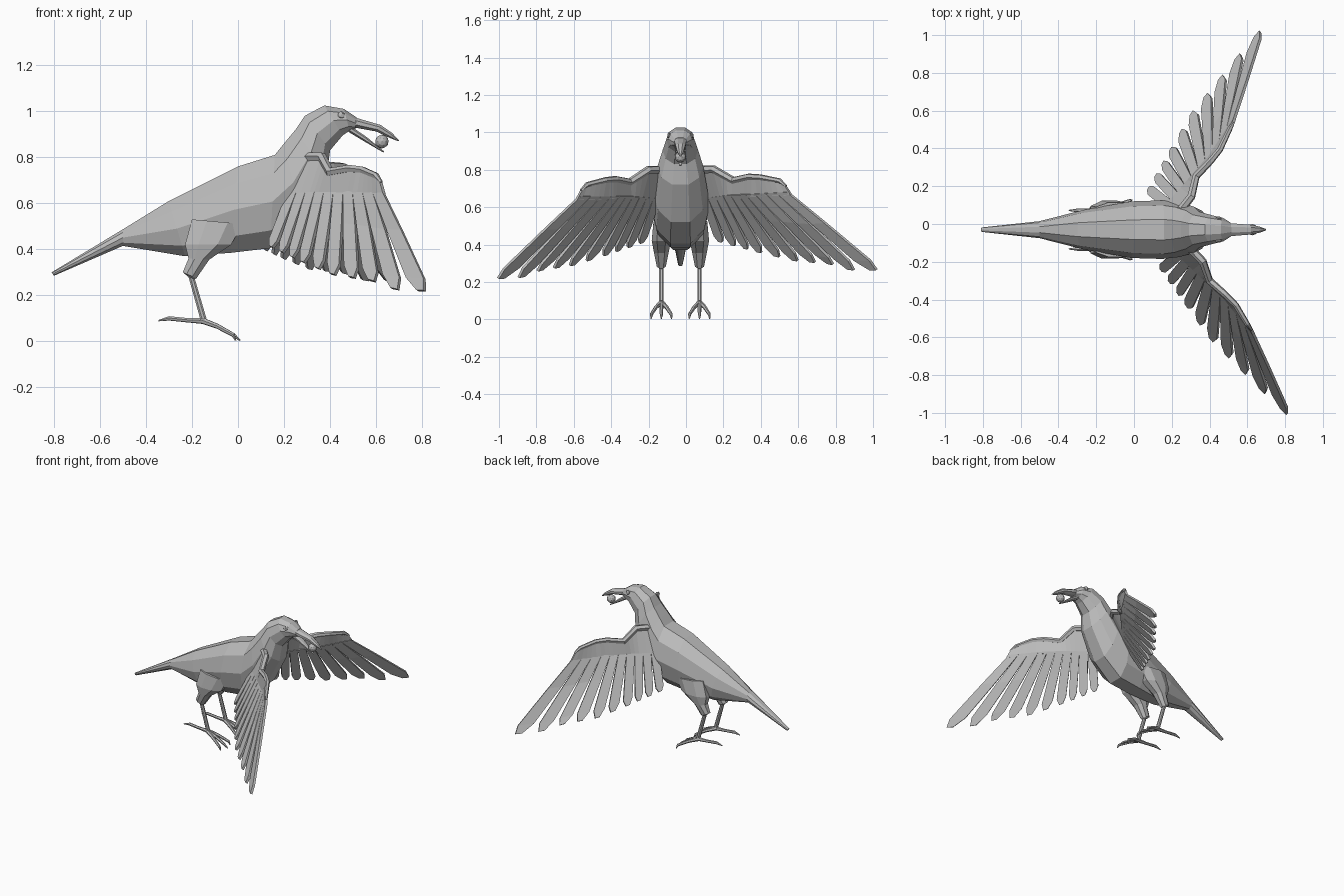
import bpy, bmesh, math
from mathutils import Vector, Matrix

if "Cube" in bpy.data.objects:
    bpy.data.objects.remove(bpy.data.objects["Cube"])

CY = -0.03  # body centre line
grey = bpy.data.materials.new("feather grey")
grey.diffuse_color = (0.5, 0.5, 0.5, 1)
grey.use_nodes = True
grey.node_tree.nodes["Principled BSDF"].inputs["Base Color"].default_value = grey.diffuse_color


def finish(bm, name):
    bmesh.ops.recalc_face_normals(bm, faces=bm.faces)
    me = bpy.data.meshes.new(name)
    bm.to_mesh(me)
    bm.free()
    me.materials.append(grey)
    ob = bpy.data.objects.new(name, me)
    bpy.context.collection.objects.link(ob)
    return ob


def skin(bm, rings):
    """Joins rings of points into a closed skin."""
    vs = [[bm.verts.new(p) for p in r] for r in rings]
    n = len(vs[0])
    for a, b in zip(vs, vs[1:]):
        for k in range(n):
            bm.faces.new((a[k], a[(k + 1) % n], b[(k + 1) % n], b[k]))
    bm.faces.new(vs[0])
    bm.faces.new(vs[-1])


def loft(name, stations, y=CY, n=10):
    """Stations: top x, top z, bottom x, bottom z, half width."""
    rings = []
    for tx, tz, bx, bz, w in stations:
        t, b = Vector((tx, y, tz)), Vector((bx, y, bz))
        ring = []
        for k in range(n):
            a = 2 * math.pi * (k + 0.5) / n
            s = math.sin(a)
            ring.append((t + b) / 2 + (t - b) / 2 * math.cos(a) / math.cos(math.pi / n)
                        + Vector((0, w * math.copysign(abs(s) ** 0.9, s), 0)))
        rings.append(ring)
    bm = bmesh.new()
    skin(bm, rings)
    return finish(bm, name)


def tube(bm, pts, radii, n=6):
    pts = [Vector(p) for p in pts]
    rings = []
    for i, p in enumerate(pts):
        d = (pts[min(i + 1, len(pts) - 1)] - pts[max(i - 1, 0)]).normalized()
        u = d.cross(Vector((0.1, 0.2, 1))).normalized()
        v = d.cross(u)
        rings.append([p + radii[i] * (u * math.cos(2 * math.pi * k / n) + v * math.sin(2 * math.pi * k / n))
                      for k in range(n)])
    skin(bm, rings)


def ball(name, loc, r, sub=2, squash=1):
    bm = bmesh.new()
    bmesh.ops.create_icosphere(bm, subdivisions=sub, radius=r)
    bmesh.ops.transform(bm, matrix=Matrix.Translation(loc) @ Matrix.Diagonal((1, squash, 1, 1)), verts=bm.verts)
    return finish(bm, name)


# Body, neck, head and tail in one skin
loft("body", [
    (-0.81, 0.30, -0.80, 0.285, 0.012), (-0.50, 0.487, -0.50, 0.415, 0.045),
    (-0.30, 0.61, -0.23, 0.37, 0.105), (0.0, 0.76, -0.03, 0.385, 0.15),
    (0.16, 0.81, 0.14, 0.405, 0.155), (0.20, 0.86, 0.28, 0.52, 0.145),
    (0.25, 0.92, 0.385, 0.72, 0.122), (0.29, 0.98, 0.40, 0.83, 0.095),
    (0.375, 1.025, 0.455, 0.895, 0.076), (0.46, 1.01, 0.485, 0.915, 0.062),
    (0.515, 0.973, 0.51, 0.922, 0.036)])

# Beak, held ball and eyes
loft("upper_beak", [(0.49, 0.978, 0.50, 0.93, 0.038), (0.62, 0.94, 0.60, 0.912, 0.028),
                    (0.67, 0.905, 0.65, 0.888, 0.018), (0.70, 0.872, 0.694, 0.870, 0.004)], n=8)
loft("lower_beak", [(0.49, 0.935, 0.48, 0.91, 0.03), (0.56, 0.887, 0.55, 0.868, 0.021),
                    (0.635, 0.825, 0.632, 0.82, 0.006)], n=8)
ball("held_ball", (0.625, CY, 0.868), 0.03)
for s, side in ((-1, "near"), (1, "far")):
    ball(side + "_eye", (0.448, CY + s * 0.06, 0.983), 0.018, 1, 0.6)

# Legs and feet
for s, side in ((-1, "near"), (1, "far")):
    y = CY + s * 0.102
    loft(side + "_leg", [
        (0.02, 0.51, -0.20, 0.53, 0.045), (-0.03, 0.42, -0.23, 0.42, 0.055),
        (-0.125, 0.355, -0.215, 0.36, 0.042), (-0.18, 0.275, -0.24, 0.30, 0.026),
        (-0.187, 0.27, -0.215, 0.28, 0.012), (-0.137, 0.10, -0.162, 0.09, 0.012)], y, 8)
    bm = bmesh.new()
    for spread, reach in ((-0.055, -0.01), (0, 0.01), (0.055, -0.01)):
        tube(bm, [(-0.16, y, 0.092), (-0.09, y + spread * 0.5, 0.066), (-0.02, y + spread * 0.95, 0.028),
                  (reach, y + spread, 0.004)], [0.014, 0.011, 0.009, 0.003])
    tube(bm, [(-0.14, y, 0.088), (-0.22, y, 0.092), (-0.30, y, 0.10), (-0.345, y, 0.09)],
         [0.014, 0.010, 0.010, 0.003])
    finish(bm, side + "_foot")

# Wing guide lines, outer end first: leading edge, feather roots, feather tips
LEAD = [(-0.5, .622, -.56, .69), (0, .60, -.53, .72), (2, .54, -.43, .745), (3.5, .485, -.375, .75),
        (5.5, .40, -.30, .735), (7, .365, -.20, .80), (9.5, .27, -.10, .80)]
ROOT = [(0, .605, -.54, .66), (3, .48, -.38, .66), (6, .36, -.27, .66), (9, .24, -.16, .65)]
TIP = [(0, .795, -.99, .22), (1, .68, -.88, .225), (2, .58, -.78, .265), (4, .41, -.61, .29),
       (6, .28, -.43, .345), (9, .145, -.24, .41)]


def along(line, u):
    i = 0
    while i < len(line) - 2 and u > line[i + 1][0]:
        i += 1
    a, b = line[i], line[i + 1]
    return Vector(a[1:]).lerp(Vector(b[1:]), (u - a[0]) / (b[0] - a[0]))


def blade(u, s):
    return along(ROOT, u).lerp(along(TIP, u), s)


def wing(side):
    far = side == "far"
    root = Vector((0.30, -0.14, 0.80))
    # The far wing is mirrored, swung back and slightly raised
    place = Matrix.Identity(4)
    if far:
        place = (Matrix.Translation((0.245, 0.08, 0.80)) @ Matrix.Rotation(math.radians(5.5), 4, 'Z')
                 @ Matrix.Rotation(math.radians(3), 4, 'X') @ Matrix.Diagonal((1, -1, 1, 1))
                 @ Matrix.Translation(-root))
    bm = bmesh.new()
    # Arm panel
    rows = [[bm.verts.new(p) for p in (along(LEAD, u / 2), blade(u / 2, 0.04))] for u in range(-1, 20)]
    for a, b in zip(rows, rows[1:]):
        bm.faces.new((a[0], a[1], b[1], b[0]))
    # Ten flight feathers, narrowing to clipped tips
    for i in range(10):
        edge = [(0, 0.5), (0.4, 0.44), (0.88, 0.36), (1, 0.14)]
        pairs = [[bm.verts.new(blade(i + k * w, s)) for k in (-1, 1)] for s, w in edge]
        for a, b in zip(pairs, pairs[1:]):
            bm.faces.new((a[0], a[1], b[1], b[0]))
    bmesh.ops.transform(bm, matrix=place, verts=bm.verts)
    ob = finish(bm, side + "_wing")
    mod = ob.modifiers.new("thickness", 'SOLIDIFY')
    mod.thickness, mod.offset = 0.016, 0
    # Rounded leading edge
    bm = bmesh.new()
    tube(bm, [p[1:] for p in LEAD] + [(0.22, -0.06, 0.76)],
         [0.008, 0.014, 0.016, 0.018, 0.020, 0.022, 0.024, 0.02])
    bmesh.ops.transform(bm, matrix=place, verts=bm.verts)
    finish(bm, side + "_wing_edge")


wing("near")
wing("far")
